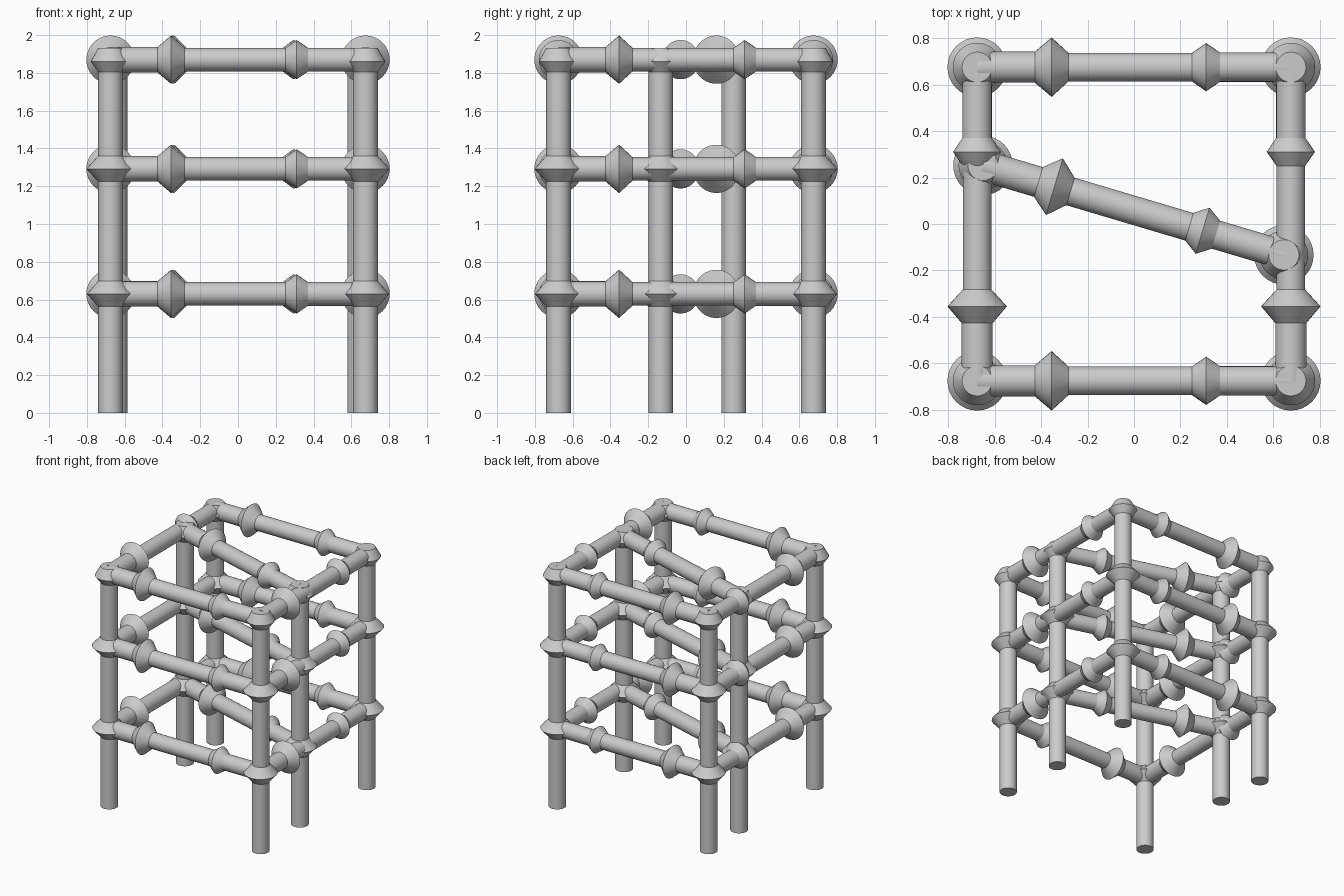
import bpy, bmesh
from mathutils import Vector, Matrix

if "Cube" in bpy.data.objects:
    bpy.data.objects.remove(bpy.data.objects["Cube"])

SEG = 32
LEVELS = (0.63, 1.292, 1.87)
C = 0.675


def tube(name, start, end, profile):
    """Revolve a (distance, radius) profile around the line start -> end."""
    a, b = Vector(start), Vector(end)
    rot = Vector((0, 0, 1)).rotation_difference(b - a).to_matrix()
    bm = bmesh.new()
    rings = []
    for d, r in profile:
        ret = bmesh.ops.create_circle(bm, segments=SEG, radius=r,
                                      matrix=Matrix.Translation((0, 0, d)))
        rings.append(ret["verts"])
    for lo, hi in zip(rings, rings[1:]):
        for i in range(SEG):
            j = (i + 1) % SEG
            bm.faces.new((lo[i], lo[j], hi[j], hi[i]))
    bm.faces.new(rings[0])
    bm.faces.new(rings[-1])
    bmesh.ops.transform(bm, matrix=Matrix.Translation(a) @ rot.to_4x4(), verts=bm.verts)
    bmesh.ops.recalc_face_normals(bm, faces=bm.faces)
    me = bpy.data.meshes.new(name)
    bm.to_mesh(me)
    bm.free()
    ob = bpy.data.objects.new(name, me)
    bpy.context.collection.objects.link(ob)
    bpy.ops.object.select_all(action='DESELECT')
    ob.select_set(True)
    bpy.context.view_layer.objects.active = ob
    bpy.ops.object.shade_smooth_by_angle(angle=0.5)
    return ob


def post(name, x, y):
    # Upright with a double-cone collar at each level, the top one cut flat
    r = 0.065
    prof = [(0, r)]
    for z, peak in zip(LEVELS[:2], (0.125, 0.128)):
        prof += [(z - 0.068, r), (z, peak), (z + 0.068, r)]
    prof += [(1.805, r), (1.86, 0.105), (1.932, r)]
    tube(name, (x, y, 0), (x, y, 2), prof)


def rail(name, p, q):
    # Cross bar with a large collar near its start and a small one near its end
    length = (Vector(q) - Vector(p)).length
    big, small = length * 0.2375, length * 0.73
    tube(name, p, q, [(0, 0.067), (big - 0.072, 0.067), (big, 0.128), (big + 0.072, 0.062),
                      (small - 0.06, 0.062), (small, 0.104), (small + 0.06, 0.063),
                      (length, 0.063)])


# Corner and middle posts
for sx, side in ((-1, "left"), (1, "right")):
    for sy, end in ((-1, "front"), (1, "back")):
        post(f"{end}_{side}_post", sx * C, sy * C)
MID_L, MID_R = (-0.65, 0.252), (0.645, -0.133)
post("middle_left_post", *MID_L)
post("middle_right_post", *MID_R)

# Rails at each level
for n, z in enumerate(LEVELS, 1):
    for s, side in ((-1, "front"), (1, "back")):
        rail(f"{side}_rail_{n}", (-C, s * C, z), (C, s * C, z))
    for s, side in ((-1, "left"), (1, "right")):
        rail(f"{side}_rail_{n}", (s * C, -C, z), (s * C, C, z))
    rail(f"diagonal_rail_{n}", (*MID_L, z), (*MID_R, z))
